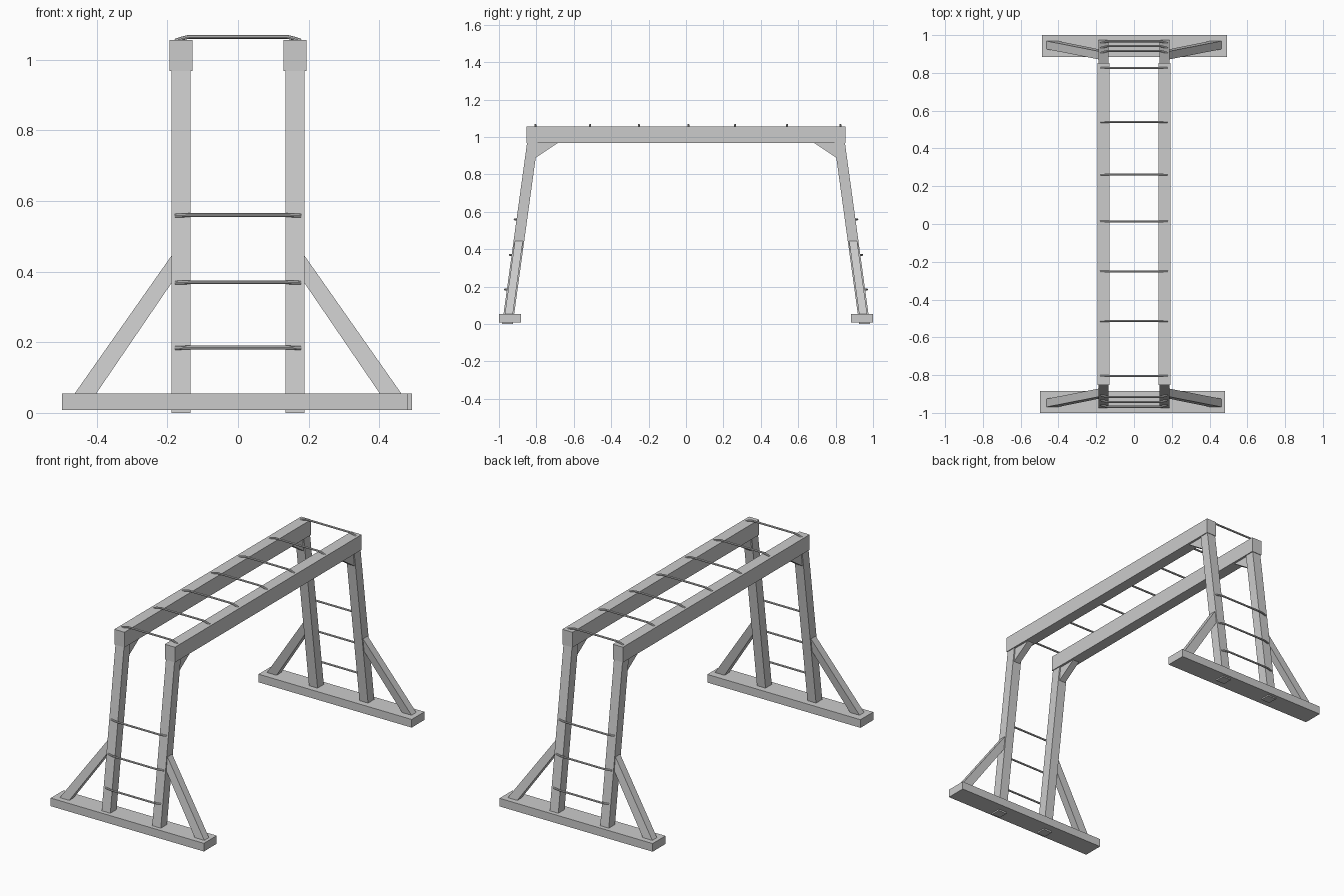
import bpy, bmesh
from mathutils import Vector

if "Cube" in bpy.data.objects:
    bpy.data.objects.remove(bpy.data.objects["Cube"])

LEG_X0, LEG_X1 = 0.134, 0.189


def leg_y(z):
    """Outer face of the sloping legs: distance from centre at height z."""
    return 0.983 - 0.1375 * z


def prism(name, ring_a, ring_b):
    """Solid between two matching rings of points."""
    bm = bmesh.new()
    a = [bm.verts.new(p) for p in ring_a]
    b = [bm.verts.new(p) for p in ring_b]
    n = len(a)
    bm.faces.new(a)
    bm.faces.new(b[::-1])
    for i in range(n):
        bm.faces.new((a[i], b[i], b[(i + 1) % n], a[(i + 1) % n]))
    bmesh.ops.recalc_face_normals(bm, faces=bm.faces)
    me = bpy.data.meshes.new(name)
    bm.to_mesh(me)
    bm.free()
    ob = bpy.data.objects.new(name, me)
    bpy.context.collection.objects.link(ob)
    return ob


def box(name, x0, x1, y0, y1, z0, z1):
    def ring(z):
        return [(x0, y0, z), (x1, y0, z), (x1, y1, z), (x0, y1, z)]
    return prism(name, ring(z0), ring(z1))


def rung(name, centre, out, r=0.0055):
    """Round bar whose ends bend back into the timber; out = outward direction."""
    cu = bpy.data.curves.new(name, 'CURVE')
    cu.dimensions = '3D'
    cu.bevel_depth = r
    cu.bevel_resolution = 2
    cu.use_fill_caps = True
    sp = cu.splines.new('POLY')
    prof = [(-0.178, -0.011), (-0.160, -0.005), (-0.140, 0), (0.140, 0), (0.160, -0.005), (0.178, -0.011)]
    sp.points.add(len(prof) - 1)
    for pt, (x, d) in zip(sp.points, prof):
        pt.co = (*(Vector(centre) + Vector((x, 0, 0)) + Vector(out) * d), 1)
    tmp = bpy.data.objects.new(name + "_path", cu)
    bpy.context.collection.objects.link(tmp)
    dg = bpy.context.evaluated_depsgraph_get()
    me = bpy.data.meshes.new_from_object(tmp.evaluated_get(dg))
    bpy.data.objects.remove(tmp)
    ob = bpy.data.objects.new(name, me)
    bpy.context.collection.objects.link(ob)
    bpy.ops.object.select_all(action='DESELECT')
    bpy.context.view_layer.objects.active = ob
    ob.select_set(True)
    bpy.ops.object.shade_smooth_by_angle()


# Top side beams
for sx, side in ((-1, "left"), (1, "right")):
    box(f"top_beam_{side}", *sorted((sx * 0.129, sx * 0.194)), -0.853, 0.853, 0.968, 1.056)

# Overhead rungs
for i, y in enumerate((-0.805, -0.513, -0.252, 0.013, 0.263, 0.541, 0.825)):
    rung(f"top_rung_{i + 1}", (0, y, 1.065), (0, 0, 1))

for sy, end in ((-1, "front"), (1, "back")):
    # Ground foot board
    off = -0.008 if sy < 0 else 0.003
    box(f"{end}_foot_board", off - 0.49, off + 0.49, *sorted((sy * 0.883, sy * 1.0)), 0.008, 0.055)

    for sx, side in ((-1, "left"), (1, "right")):
        # Sloping leg, running through the foot board and up into the beam
        def leg_ring(z):
            y0, y1 = leg_y(z) - 0.057, leg_y(z)
            return [(sx * x, sy * y, z) for x, y in
                    ((LEG_X0, y0), (LEG_X1, y0), (LEG_X1, y1), (LEG_X0, y1))]
        prism(f"{end}_leg_{side}", leg_ring(0.0), leg_ring(0.985))

        # Diagonal side brace lying in the plane of the leg
        outline = ((0.18, 0.457), (0.466, 0.05), (0.405, 0.05), (0.18, 0.38))

        def brace_ring(inset):
            return [(sx * x, sy * (leg_y(z) - inset), z) for x, z in outline]
        prism(f"{end}_side_brace_{side}", brace_ring(0.007), brace_ring(0.05))

        # Corner knee brace between leg and beam
        knee = ((0.82, 0.975), (0.68, 0.975), (0.69, 0.965), (0.803, 0.89), (0.82, 0.89))
        prism(f"{end}_knee_brace_{side}",
              [(sx * 0.142, sy * y, z) for y, z in knee],
              [(sx * 0.182, sy * y, z) for y, z in knee])

    # Ladder rungs on the outer face of the legs
    for i, z in enumerate((0.185, 0.37, 0.56)):
        rung(f"{end}_ladder_rung_{i + 1}", (0, sy * (leg_y(z) + 0.01), z),
             (0, sy * 0.99, 0.136))
